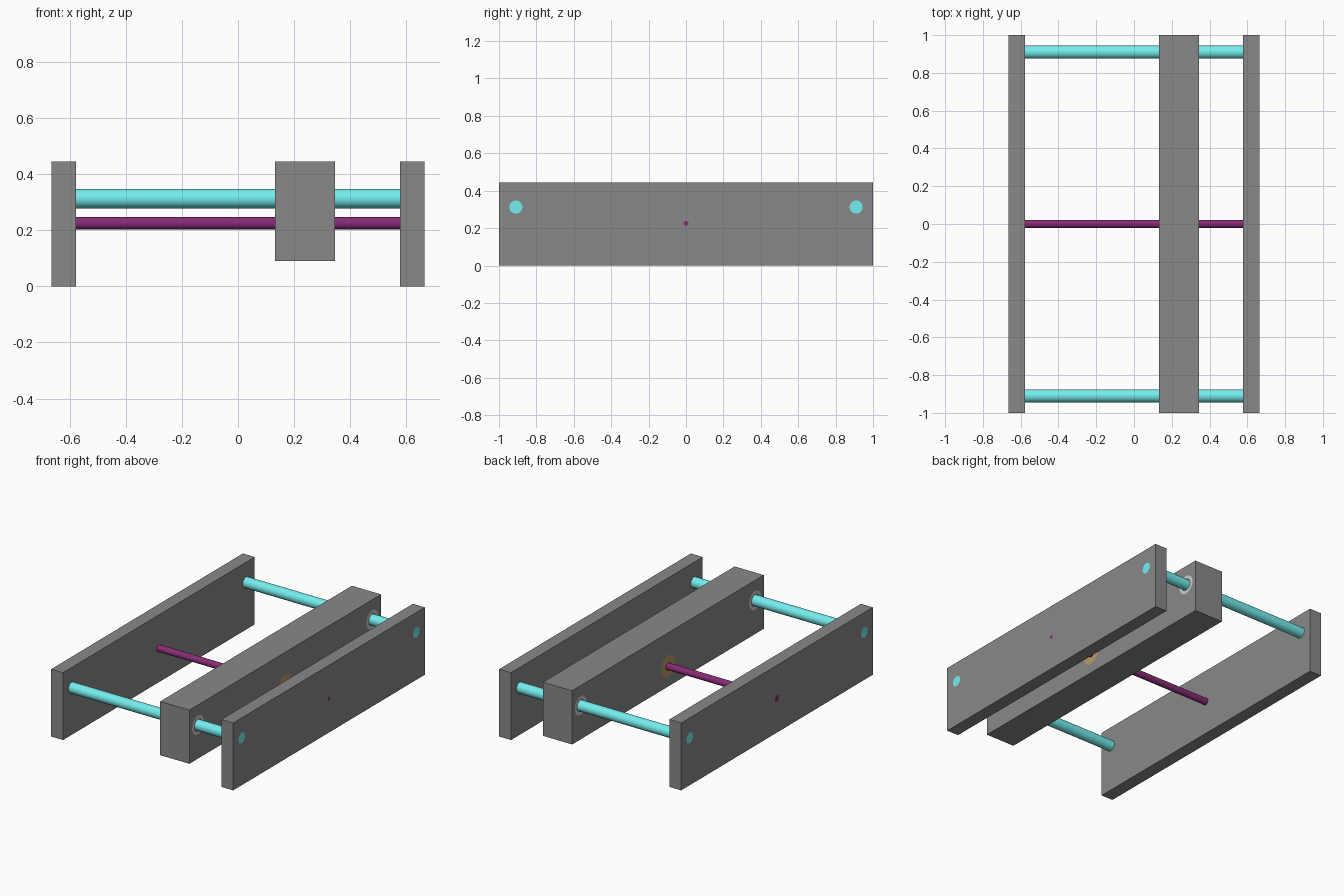
import bpy
from math import sin, cos, pi, radians

if "Cube" in bpy.data.objects:
    bpy.data.objects.remove(bpy.data.objects["Cube"])

L, PLATE_IN = 0.665, 0.578          # outer and inner x of the end plates
CX0, CX1 = 0.132, 0.345             # carriage extent in x
ROD_Y, ROD_Z, ROD_R = 0.91, 0.3125, 0.035
SCREW_Z, SCREW_R, JOURNAL_R = 0.225, 0.022, 0.013
BEARING_R, NUT_R = 0.062, 0.07


def material(name, rgb):
    m = bpy.data.materials.new(name)
    m.diffuse_color = (*rgb, 1)
    m.use_nodes = True
    m.node_tree.nodes["Principled BSDF"].inputs["Base Color"].default_value = m.diffuse_color
    return m


GREY = material("dark_grey", (0.25, 0.25, 0.25))
CYAN = material("cyan", (0.18, 0.85, 0.85))
PURPLE = material("purple", (0.25, 0.025, 0.18))
BRONZE = material("bronze", (0.5, 0.33, 0.13))


def circle(y, z, r, n=48):
    return [(y + r * cos(2 * pi * i / n), z + r * sin(2 * pi * i / n)) for i in range(n)]


def rect(z0, z1):
    return [(-1, z0), (1, z0), (1, z1), (-1, z1)]


def prism(name, loops, x0, x1, mat=None):
    """Extrude a YZ profile (outer loop, then holes) from x0 to x1."""
    cu = bpy.data.curves.new(name, 'CURVE')
    cu.dimensions = '2D'
    cu.fill_mode = 'BOTH'
    cu.extrude = (x1 - x0) / 2
    for pts in loops:
        s = cu.splines.new('POLY')
        s.points.add(len(pts) - 1)
        for p, (y, z) in zip(s.points, pts):
            p.co = (y, z, 0, 1)
        s.use_cyclic_u = True
    ob = bpy.data.objects.new(name, cu)
    bpy.context.collection.objects.link(ob)
    ob.location.x = (x0 + x1) / 2
    ob.rotation_euler = (radians(90), 0, radians(90))
    if mat:
        cu.materials.append(mat)
    bpy.ops.object.select_all(action='DESELECT')
    ob.select_set(True)
    bpy.context.view_layer.objects.active = ob
    bpy.ops.object.convert(target='MESH')
    ob = bpy.context.object
    # weld caps to sides
    bpy.ops.object.mode_set(mode='EDIT')
    bpy.ops.mesh.select_all(action='SELECT')
    bpy.ops.mesh.remove_doubles(threshold=0.0001)
    bpy.ops.mesh.normals_make_consistent(inside=False)
    bpy.ops.object.mode_set(mode='OBJECT')
    bpy.ops.object.shade_smooth_by_angle(angle=radians(30))
    return ob


def rod_holes(r):
    return [circle(s * ROD_Y, ROD_Z, r) for s in (-1, 1)]


# end plates, bored for the rods and the screw
prism("left_end_plate", [rect(0, 0.445), *rod_holes(ROD_R), circle(0, SCREW_Z, SCREW_R)],
      -L, -PLATE_IN, GREY)
prism("right_end_plate", [rect(0, 0.445), *rod_holes(ROD_R), circle(0, SCREW_Z, JOURNAL_R)],
      PLATE_IN, L, GREY)

# sliding carriage, bored for the bearings and the nut
prism("carriage", [rect(0.09, 0.445), *rod_holes(BEARING_R), circle(0, SCREW_Z, NUT_R)],
      CX0, CX1, GREY)

# guide rods with linear bearings
for side, s in (("front", -1), ("back", 1)):
    prism(side + "_guide_rod", [circle(s * ROD_Y, ROD_Z, ROD_R)], -L, L, CYAN)
    prism(side + "_linear_bearing",
          [circle(s * ROD_Y, ROD_Z, BEARING_R), circle(s * ROD_Y, ROD_Z, ROD_R + 0.003)],
          CX0, CX1)

# drive screw with its thinner journal, and the nut
prism("drive_screw", [circle(0, SCREW_Z, SCREW_R)], -L, PLATE_IN, PURPLE)
prism("screw_journal", [circle(0, SCREW_Z, JOURNAL_R)], PLATE_IN, L, PURPLE)
prism("drive_nut", [circle(0, SCREW_Z, NUT_R), circle(0, SCREW_Z, SCREW_R + 0.001)],
      CX0, CX1, BRONZE)
